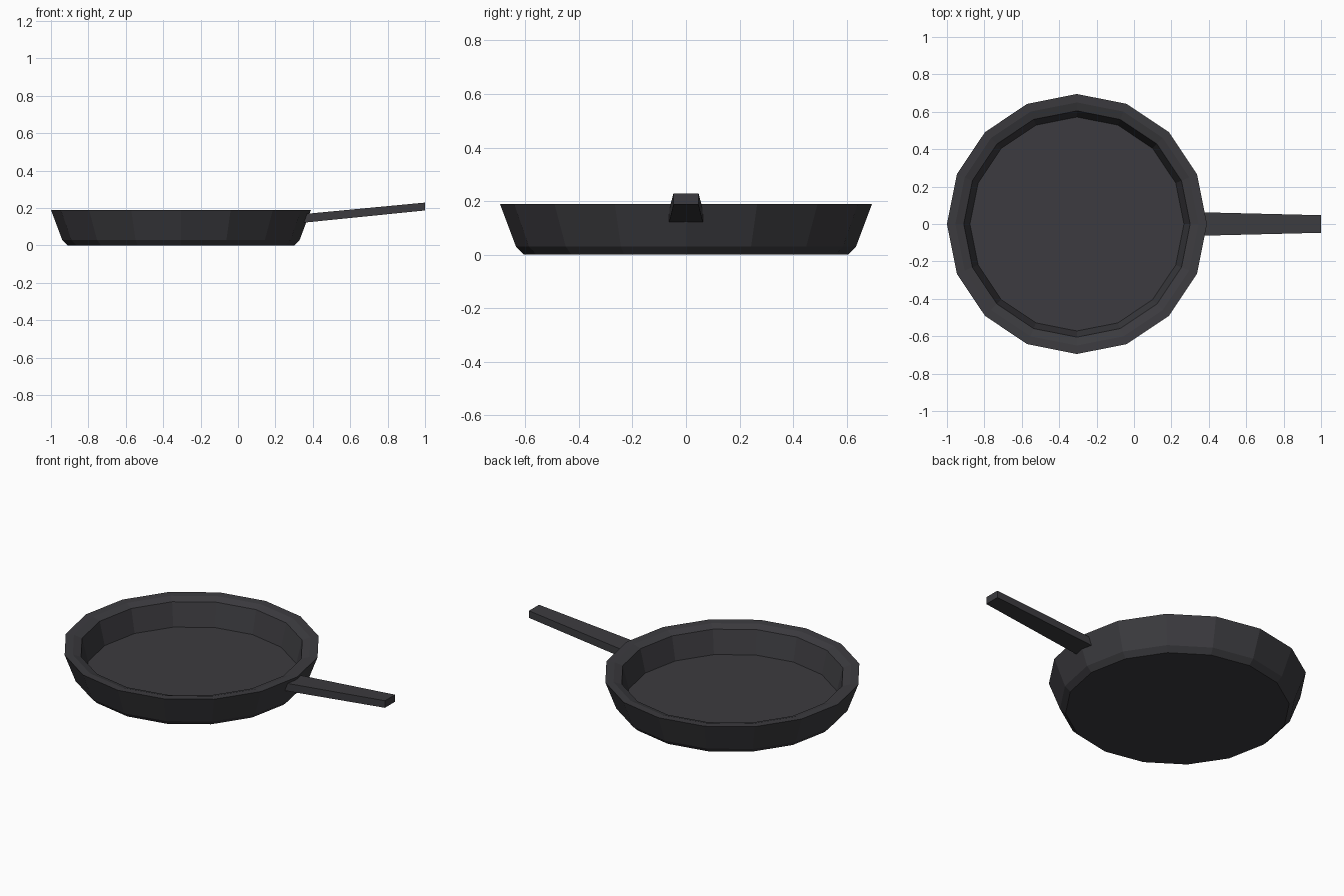
import bpy, bmesh
from math import cos, sin, pi

if "Cube" in bpy.data.objects:
    bpy.data.objects.remove(bpy.data.objects["Cube"])

SIDES = 16
CENTRE_X = -0.305

iron = bpy.data.materials.new("dark_iron")
iron.diffuse_color = (0.045, 0.044, 0.05, 1)
iron.use_nodes = True
iron.node_tree.nodes["Principled BSDF"].inputs["Base Color"].default_value = iron.diffuse_color


def finish(bm, name):
    bmesh.ops.recalc_face_normals(bm, faces=bm.faces)
    mesh = bpy.data.meshes.new(name)
    bm.to_mesh(mesh)
    bm.free()
    mesh.materials.append(iron)
    obj = bpy.data.objects.new(name, mesh)
    bpy.context.collection.objects.link(obj)
    return obj


def bridge(bm, a, b):
    n = len(a)
    for i in range(n):
        j = (i + 1) % n
        bm.faces.new((a[i], a[j], b[j], b[i]))


def loft(name, loops):
    """Closed solid through a list of matching point loops."""
    bm = bmesh.new()
    rings = [[bm.verts.new(p) for p in loop] for loop in loops]
    for a, b in zip(rings, rings[1:]):
        bridge(bm, a, b)
    bm.faces.new(rings[0])
    bm.faces.new(rings[-1])
    return finish(bm, name)


# Pan bowl: (radius, height) from underside, over the rim, to the inner floor
profile = [(0.605, 0.0), (0.635, 0.03), (0.695, 0.19),
           (0.65, 0.188), (0.605, 0.173), (0.572, 0.037)]
loft("pan_bowl", [[(CENTRE_X + r * cos(2 * pi * i / SIDES),
                    r * sin(2 * pi * i / SIDES), z) for i in range(SIDES)]
                  for r, z in profile])

# Handle: tapered bar rising outwards; (x, half width, bottom, top)
sections = [(0.345, 0.063, 0.121, 0.167), (1.0, 0.047, 0.187, 0.229)]
loft("handle", [[(x, -w, b), (x, w, b), (x, w, t), (x, -w, t)]
                for x, w, b, t in sections])
